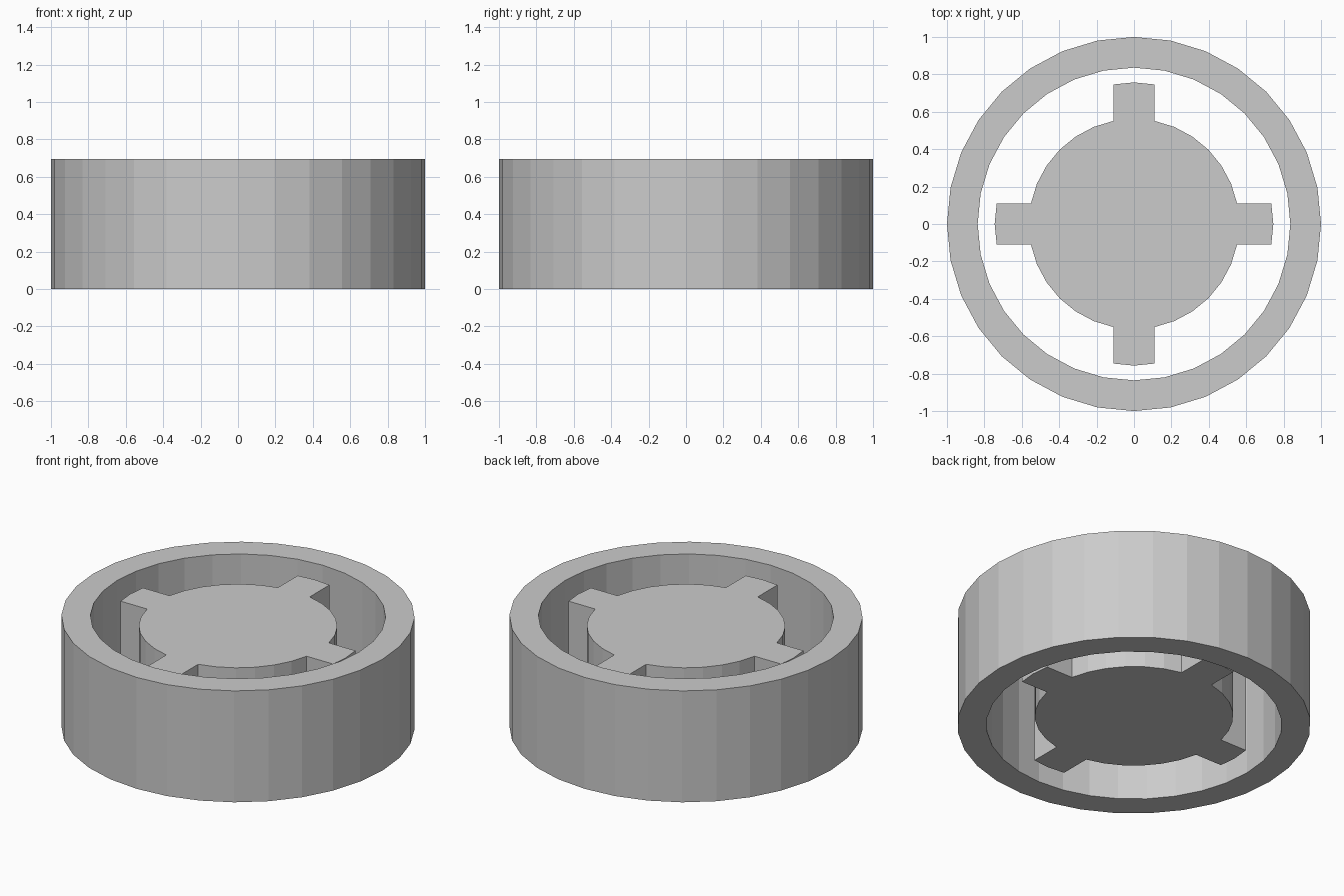
import bpy, bmesh
from math import cos, sin, pi

if "Cube" in bpy.data.objects:
    bpy.data.objects.remove(bpy.data.objects["Cube"])

SIDES = 32
HEIGHT = 0.696


def circle(radius):
    return [(radius * cos(2 * pi * i / SIDES), radius * sin(2 * pi * i / SIDES))
            for i in range(SIDES)]


def finish(name, bm):
    bmesh.ops.recalc_face_normals(bm, faces=bm.faces)
    mesh = bpy.data.meshes.new(name)
    bm.to_mesh(mesh)
    bm.free()
    obj = bpy.data.objects.new(name, mesh)
    bpy.context.collection.objects.link(obj)
    return obj


# Outer ring: square cross-section swept round 32 flat sides
bm = bmesh.new()
section = [(1.0, 0), (1.0, HEIGHT), (0.836, HEIGHT), (0.836, 0)]
loops = [[bm.verts.new((x, y, z)) for x, y in circle(r)] for r, z in section]
for k in range(4):
    a, b = loops[k], loops[(k + 1) % 4]
    for i in range(SIDES):
        j = (i + 1) % SIDES
        bm.faces.new((a[i], a[j], b[j], b[i]))
finish("outer_ring", bm)

# Inner hub: 32-sided disc with four lugs, each two sides wide, inset from the ring ends
outline = []
base = circle(0.562)
for i, (x, y) in enumerate(base):
    step = i % 8
    if step in (0, 1, 7):
        # Push this part of the outline straight out along its lug axis
        axis = round(i / 8) % 4
        push = 0.183 if axis % 2 == 0 else 0.195
        tip = (x + push * round(cos(axis * pi / 2)),
               y + push * round(sin(axis * pi / 2)))
        outline += {0: [tip], 1: [tip, (x, y)], 7: [(x, y), tip]}[step]
    else:
        outline.append((x, y))

bm = bmesh.new()
bottom = bm.faces.new([bm.verts.new((x, y, 0.06)) for x, y in outline])
top = bmesh.ops.extrude_face_region(bm, geom=[bottom], use_keep_orig=True)["geom"]
bmesh.ops.translate(bm, vec=(0, 0, HEIGHT - 0.12),
                    verts=[v for v in top if isinstance(v, bmesh.types.BMVert)])
finish("inner_hub", bm)
